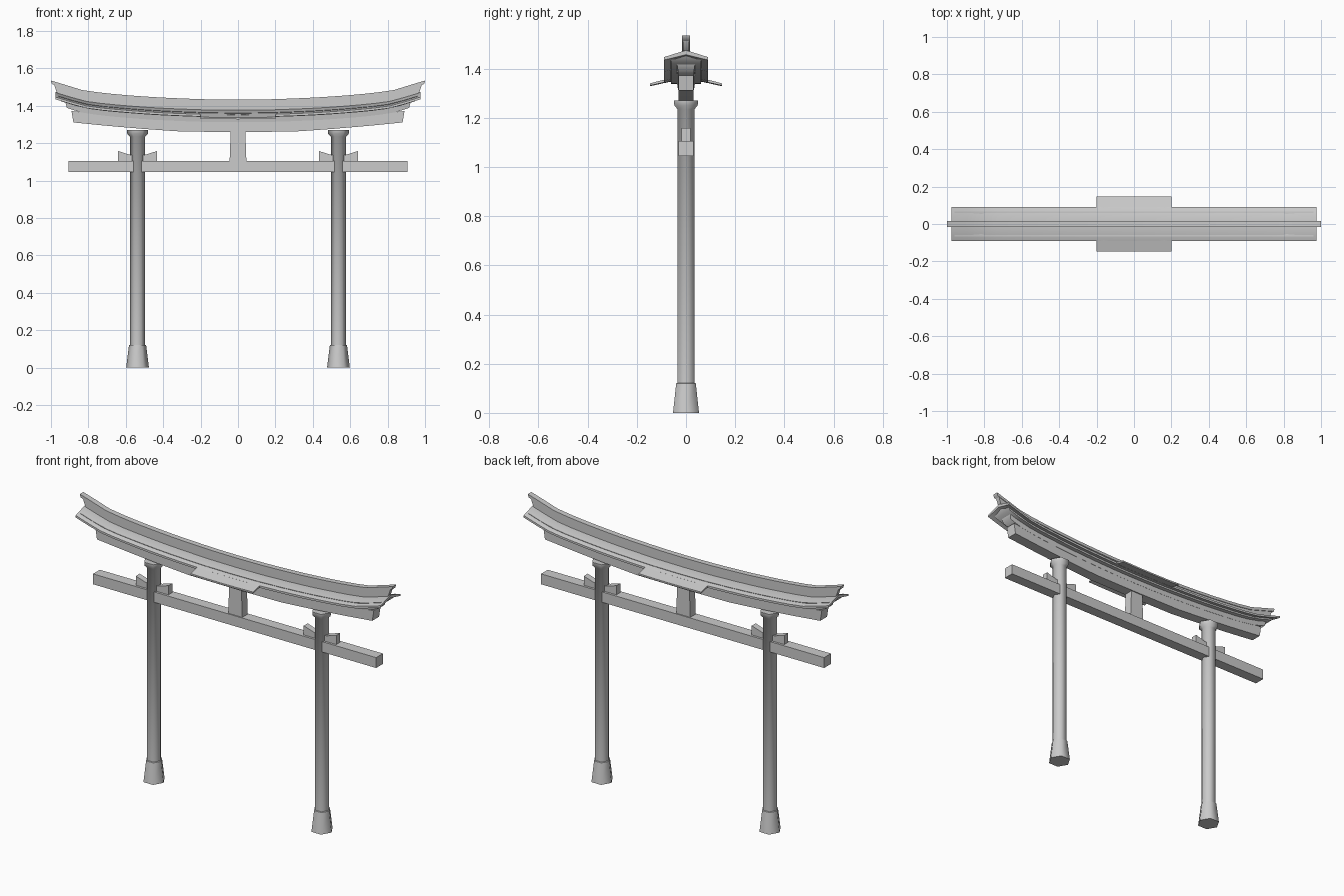
import bpy, bmesh, math

if "Cube" in bpy.data.objects:
    bpy.data.objects.remove(bpy.data.objects["Cube"])


def finish(name, bm, smooth=True):
    bmesh.ops.recalc_face_normals(bm, faces=bm.faces)
    mesh = bpy.data.meshes.new(name)
    bm.to_mesh(mesh)
    bm.free()
    ob = bpy.data.objects.new(name, mesh)
    bpy.context.collection.objects.link(ob)
    if smooth:
        bpy.ops.object.select_all(action='DESELECT')
        ob.select_set(True)
        bpy.context.view_layer.objects.active = ob
        bpy.ops.object.shade_smooth_by_angle(angle=math.radians(61))
    return ob


def loft(name, rings, smooth=True, caps=True):
    bm = bmesh.new()
    loops = [[bm.verts.new(p) for p in r] for r in rings]
    n = len(loops[0])
    for a, b in zip(loops, loops[1:]):
        for i in range(n):
            j = (i + 1) % n
            bm.faces.new((a[i], a[j], b[j], b[i]))
    if caps:
        bm.faces.new(loops[0])
        bm.faces.new(loops[-1])
    return finish(name, bm, smooth)


def lift(x, table):
    # height of the upward sweep at distance x from the centre
    x = abs(x)
    for (x0, z0), (x1, z1) in zip(table, table[1:]):
        if x <= x1:
            return z0 + (z1 - z0) * (x - x0) / (x1 - x0)
    return table[-1][1]


ROOF = [(0, 0), (.15, .001), (.3, .006), (.45, .013), (.6, .024),
        (.72, .035), (.83, .05), (.92, .078), (1, .102)]
LINTEL = [(0, 0), (.3, .002), (.5, .016), (.7, .033), (.89, .052)]


def sweep(name, profile, table=ROOF, steps=24):
    # profile points: y, z at the centre, half length along x
    rings = []
    for k in range(steps + 1):
        t = -1 + 2 * k / steps
        rings.append([(t * h, y, z + lift(t * h, table)) for y, z, h in profile])
    return loft(name, rings)


def bar(y_bot, y_top, z0, z1, h_bot, h_top):
    return [(-y_bot, z0, h_bot), (y_bot, z0, h_bot),
            (y_top, z1, h_top), (-y_top, z1, h_top)]


def box(name, x, y, z0, z1, top=1.0):
    ring = lambda s, z: [(-x * s, -y, z), (x * s, -y, z), (x * s, y, z), (-x * s, y, z)]
    return loft(name, [ring(1, z0), ring(top, z1)], False)


# Pillars with flared feet and capitals, and notched wedges on the tie beam
for side, sx in (("left", -1), ("right", 1)):
    cx = .537 * sx
    rings = []
    for r, z in ((.061, 0), (.046, .12), (.040, .122), (.040, 1.235), (.055, 1.25), (.056, 1.27)):
        rings.append([(cx + r * math.cos(i * math.pi / 3),
                       r * math.sin(i * math.pi / 3), z) for i in range(6)])
    loft(side + "_pillar", rings)
    outline = ((-.104, 1.158), (-.04, 1.138), (.04, 1.138), (.104, 1.158),
               (.104, 1.104), (-.104, 1.104))
    loft(side + "_wedge", [[(cx + x, y, z) for x, z in outline] for y in (-.018, .018)], False)

# Tie beam and centre strut
box("tie_beam", .905, .031, 1.045, 1.105)
box("centre_strut", .045, .025, 1.10, 1.275, .86)

# Lintel and stepped courses below the roof
sweep("lintel", bar(.031, .031, 1.26, 1.32, .88, .89), LINTEL)
sweep("lower_course", bar(.032, .038, 1.312, 1.35, .915, .925))
sweep("upper_course", bar(.06, .066, 1.338, 1.362, .945, .96))

# Curved roof with a wider canopy over the centre
R = .975
sweep("roof", [(-.09, 1.352, R), (0, 1.38, R), (.09, 1.352, R),
               (.09, 1.34, R), (0, 1.362, R), (-.09, 1.34, R)])
for side, s in (("front", -1), ("back", 1)):
    sweep(side + "_canopy", [(.085 * s, 1.353, .2), (.147 * s, 1.337, .2),
                             (.147 * s, 1.328, .2), (.085 * s, 1.342, .2)], steps=4)

# Ridge body and its capping rail
sweep("ridge", bar(.012, .012, 1.37, 1.42, .965, .985))
sweep("ridge_cap", bar(.016, .016, 1.416, 1.433, .995, 1.0))
